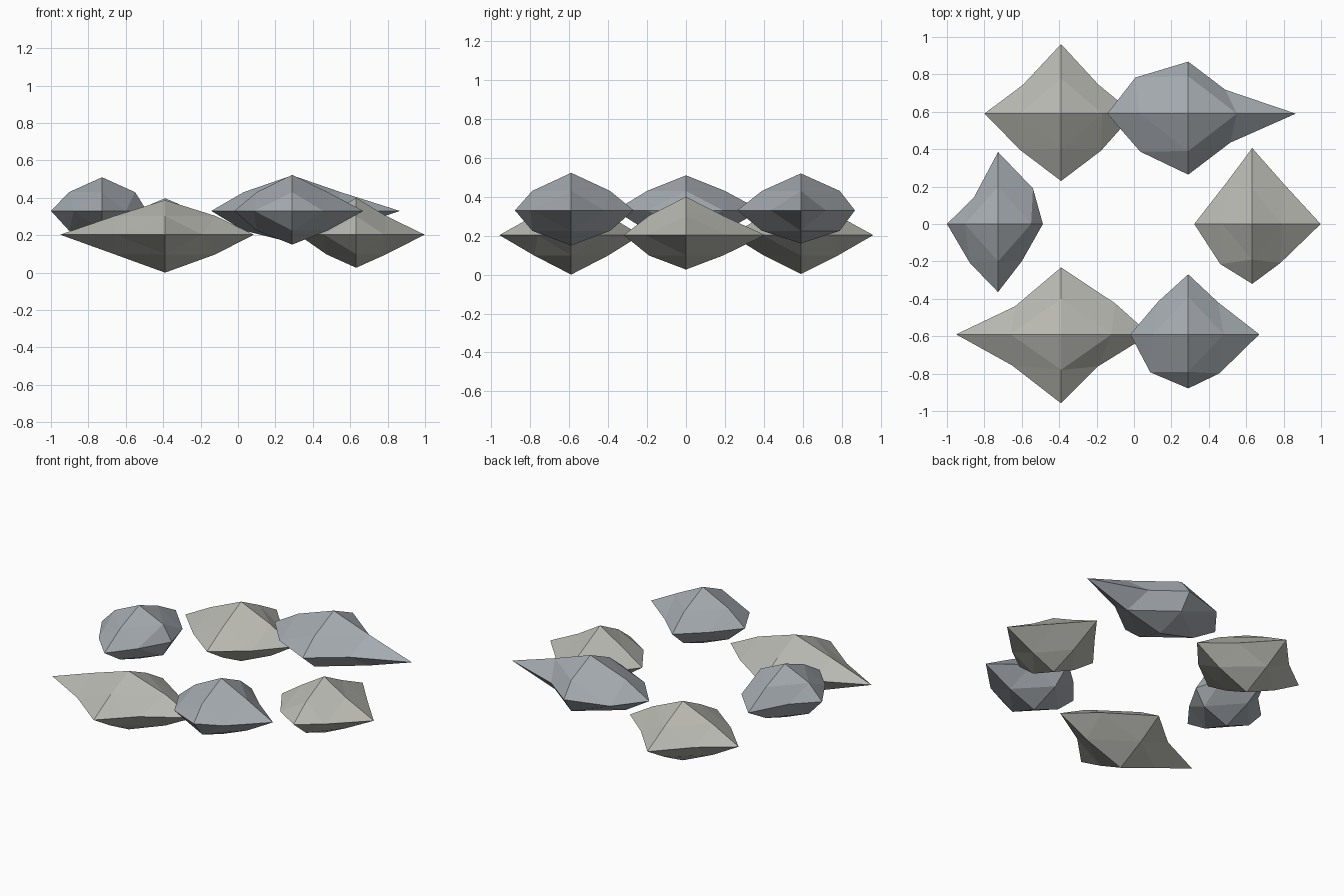
import bpy, bmesh
from itertools import product

if "Cube" in bpy.data.objects:
    bpy.data.objects.remove(bpy.data.objects["Cube"])


def material(name, rgb):
    m = bpy.data.materials.new(name)
    m.diffuse_color = (*rgb, 1)
    m.use_nodes = True
    m.node_tree.nodes["Principled BSDF"].inputs["Base Color"].default_value = m.diffuse_color
    return m


WARM = material("warm_stone", (0.48, 0.48, 0.44))
COOL = material("cool_stone", (0.37, 0.40, 0.43))


def rock(name, mat, centre, tips, ring, mids):
    """Faceted stone: an octahedron with every face split in four.
    tips: +x -x +y -y +z -z reach; ring: equator corners (++, -+, --, +-);
    mids: x and y reach of the corners between equator and top/bottom."""
    bm = bmesh.new()
    v = {}

    def add(key, *co):
        v[key] = bm.verts.new([c + o for c, o in zip(centre, co)])

    for i, r in enumerate(tips):
        key = [0, 0, 0]
        key[i // 2] = 1 if i % 2 == 0 else -1
        add(tuple(key), *[k * r for k in key])
    for (sx, sy), (x, y) in zip(((1, 1), (-1, 1), (-1, -1), (1, -1)), ring):
        add((sx, sy, 0), sx * x, sy * y, 0)
    for s, (sz, z) in product((1, -1), ((1, 0.10), (-1, -0.105))):
        add((s, 0, sz), s * mids[0], 0, z)
        add((0, s, sz), 0, s * mids[1], z)

    # Four triangles per octant
    for x, y, z in product((1, -1), repeat=3):
        X, Y, Z = (x, 0, 0), (0, y, 0), (0, 0, z)
        XY, YZ, ZX = (x, y, 0), (0, y, z), (x, 0, z)
        for tri in ((X, XY, ZX), (XY, Y, YZ), (ZX, YZ, Z), (XY, YZ, ZX)):
            if x * y * z < 0:
                tri = tri[::-1]
            bm.faces.new([v[k] for k in tri])
    me = bpy.data.meshes.new(name)
    bm.to_mesh(me)
    bm.free()
    me.materials.append(mat)
    bpy.context.collection.objects.link(bpy.data.objects.new(name, me))


LOW, HIGH = 0.203, 0.33

# Warm lower stones
rock("back_left_rock", WARM, (-0.39, 0.59, LOW),
     (0.39, 0.41, 0.372, 0.36, 0.195, 0.20),
     ((0.20, 0.155), (0.203, 0.155), (0.214, 0.198), (0.214, 0.198)), (0.22, 0.19))
rock("front_left_rock", WARM, (-0.39, -0.59, LOW),
     (0.475, 0.561, 0.358, 0.369, 0.185, 0.203),
     ((0.289, 0.166), (0.246, 0.15), (0.262, 0.166), (0.198, 0.171)), (0.27, 0.19))
rock("right_rock", WARM, (0.632, 0, LOW),
     (0.366, 0.31, 0.406, 0.32, 0.197, 0.177),
     ((0.171, 0.212), (0.137, 0.222), (0.171, 0.214), (0.15, 0.209)), (0.16, 0.19))

# Cool upper stones
rock("back_right_rock", COOL, (0.29, 0.59, HIGH),
     (0.575, 0.433, 0.278, 0.326, 0.19, 0.17),
     ((0.198, 0.128), (0.283, 0.193), (0.257, 0.203), (0.225, 0.155)), (0.26, 0.20))
rock("left_rock", COOL, (-0.727, 0, HIGH),
     (0.24, 0.273, 0.385, 0.364, 0.18, 0.175),
     ((0.187, 0.19), (0.128, 0.144), (0.15, 0.209), (0.128, 0.198)), (0.177, 0.20))
rock("front_right_rock", COOL, (0.29, -0.59, HIGH),
     (0.38, 0.31, 0.321, 0.289, 0.193, 0.18),
     ((0.16, 0.171), (0.16, 0.176), (0.203, 0.203), (0.166, 0.209)), (0.19, 0.20))
